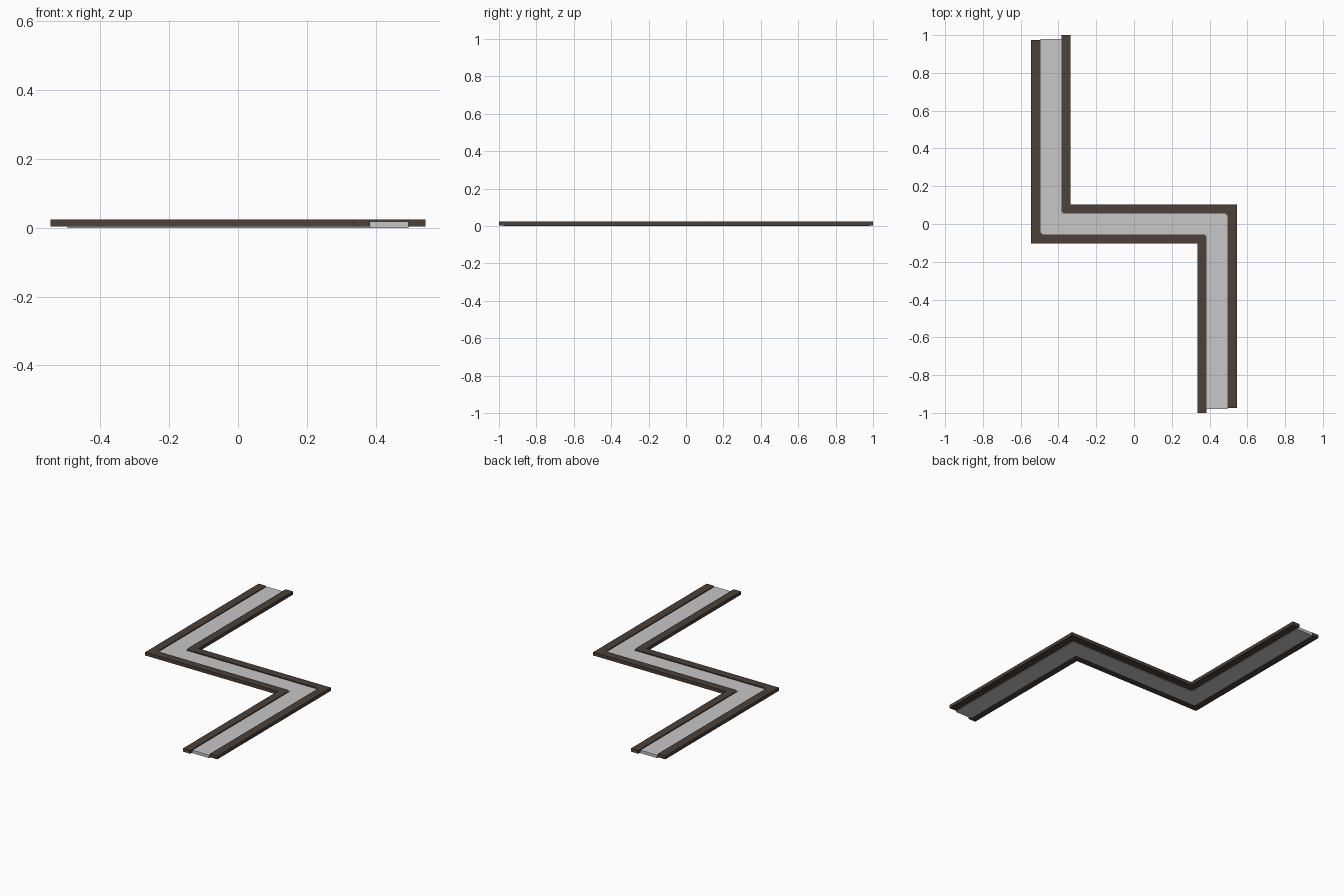
import bpy, bmesh

if "Cube" in bpy.data.objects:
    bpy.data.objects.remove(bpy.data.objects["Cube"])


def material(name, color):
    m = bpy.data.materials.new(name)
    m.diffuse_color = color
    m.use_nodes = True
    m.node_tree.nodes["Principled BSDF"].inputs["Base Color"].default_value = m.diffuse_color
    return m


brown = material("dark brown", (0.072, 0.052, 0.040, 1))
grey = material("pale grey", (0.58, 0.57, 0.58, 0.9))


def prism(name, outline, z0, z1, mat):
    """Extrude a flat outline between two heights."""
    bm = bmesh.new()
    face = bm.faces.new([bm.verts.new((x, y, z0)) for x, y in outline])
    top = bmesh.ops.extrude_face_region(bm, geom=[face])["geom"]
    for v in top:
        if isinstance(v, bmesh.types.BMVert):
            v.co.z = z1
    bmesh.ops.recalc_face_normals(bm, faces=bm.faces)
    me = bpy.data.meshes.new(name)
    bm.to_mesh(me)
    bm.free()
    me.materials.append(mat)
    ob = bpy.data.objects.new(name, me)
    bpy.context.collection.objects.link(ob)
    return ob


# Side rim following the Z-shaped route; inner corners are slightly chamfered
c = 0.012
rim = [(-0.545, 0.975), (-0.545, -0.103), (0.335, -0.103), (0.335, -1.0),
       (0.383, -1.0), (0.383, -0.055 - c), (0.383 - c, -0.055),
       (-0.495 + c, -0.055), (-0.495, -0.055 + c), (-0.495, 0.975)]
prism("left_rim", rim, 0.004, 0.024, brown)
# The other rim is the same shape turned half a circle
prism("right_rim", [(-x, -y) for x, y in rim], 0.004, 0.024, brown)

# Channel floor between the rims
half = [(-0.495, 0.98), (-0.495, -0.055), (0.383, -0.055), (0.383, -0.98)]
prism("channel_floor", half + [(-x, -y) for x, y in half], 0.0, 0.018, grey)
